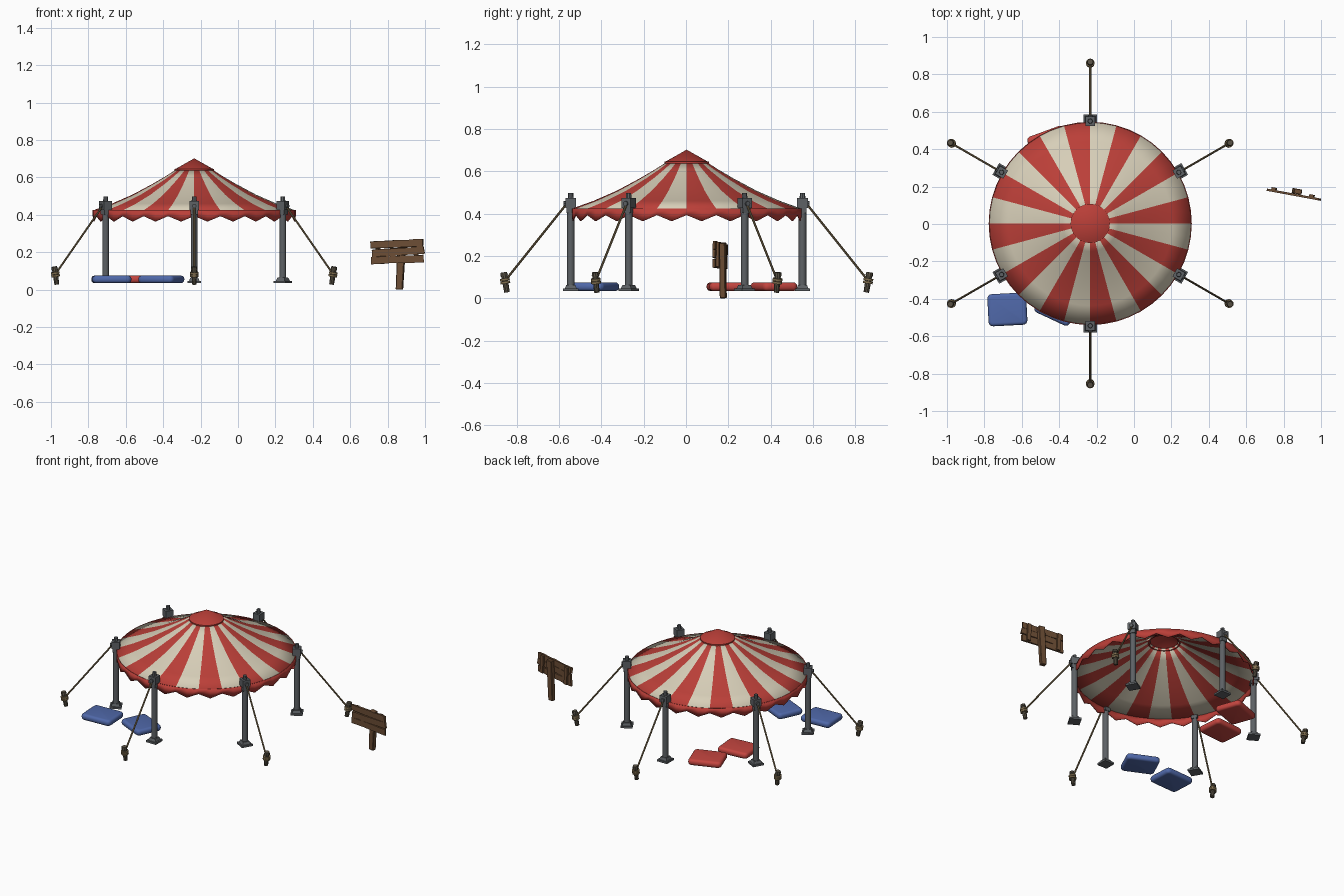
import bpy, bmesh, random
from math import radians, sin, cos, pi, tau
from mathutils import Matrix, Vector

if "Cube" in bpy.data.objects:
    bpy.data.objects.remove(bpy.data.objects["Cube"])

random.seed(4)
T, R = Matrix.Translation, Matrix.Rotation
CX, CY, RIM = -0.234, 0.003, 0.543
CENTRE = T((CX, CY, 0))


def material(name, r, g, b):
    m = bpy.data.materials.new(name)
    m.diffuse_color = (r, g, b, 1)
    m.use_nodes = True
    m.node_tree.nodes["Principled BSDF"].inputs["Base Color"].default_value = m.diffuse_color
    return m


RED = material("red_cloth", 0.50, 0.05, 0.04)
CREAM = material("cream_cloth", 0.68, 0.62, 0.48)
BLUE = material("blue_cloth", 0.08, 0.14, 0.40)
DARK_RED = material("red_cushion", 0.55, 0.06, 0.05)
STEEL = material("steel", 0.11, 0.12, 0.13)
ROPE = material("rope", 0.22, 0.16, 0.08)
STAKE = material("stake_wood", 0.10, 0.085, 0.06)
WOOD = material("sign_wood", 0.15, 0.075, 0.035)


def finish(name, bm, mats, matrix=None, smooth=True):
    bmesh.ops.recalc_face_normals(bm, faces=bm.faces)
    me = bpy.data.meshes.new(name)
    bm.to_mesh(me)
    bm.free()
    for m in mats:
        me.materials.append(m)
    ob = bpy.data.objects.new(name, me)
    bpy.context.collection.objects.link(ob)
    if matrix is not None:
        ob.matrix_world = matrix
    if smooth:
        bpy.ops.object.select_all(action='DESELECT')
        ob.select_set(True)
        bpy.context.view_layer.objects.active = ob
        bpy.ops.object.shade_smooth_by_angle(angle=radians(35))
    return ob


def box(bm, centre, size, rot=Matrix()):
    m = T(centre) @ rot @ Matrix.Diagonal((*size, 1))
    return bmesh.ops.create_cube(bm, size=1, matrix=m)["verts"]


def rod(bm, a, b, r1, r2=None, sides=12):
    a, b = Vector(a), Vector(b)
    d = b - a
    m = T((a + b) / 2) @ d.to_track_quat('Z', 'Y').to_matrix().to_4x4()
    bmesh.ops.create_cone(bm, cap_ends=True, segments=sides, radius1=r1,
                          radius2=r1 if r2 is None else r2, depth=d.length, matrix=m)


def ring(bm, r, z, n):
    return [bm.verts.new((r * cos(tau * i / n), r * sin(tau * i / n), z)) for i in range(n)]


def bridge(bm, lo, hi):
    n = len(lo)
    return [bm.faces.new((lo[i], lo[(i + 1) % n], hi[(i + 1) % n], hi[i])) for i in range(n)]


# Striped canopy roof: 24 stripes, two segments each
bm = bmesh.new()
profile = [(RIM, 0.423), (0.44, 0.460), (0.33, 0.508), (0.22, 0.567), (0.15, 0.608), (0.085, 0.650)]
rings = [ring(bm, r, z, 48) for r, z in profile]
for lo, hi in zip(rings, rings[1:]):
    for i, f in enumerate(bridge(bm, lo, hi)):
        f.material_index = (i // 2) % 2
canopy = finish("canopy_roof", bm, [RED, CREAM], CENTRE)
canopy.modifiers.new("thickness", 'SOLIDIFY').thickness = 0.004

# Zigzag valance: 24 teeth with tips at stripe middles
bm = bmesh.new()
top = ring(bm, RIM, 0.425, 48)
bottom = ring(bm, RIM, 0.393, 48)
for v in bottom[1::2]:
    v.co.z = 0.364
bridge(bm, bottom, top)
valance = finish("valance", bm, [RED], CENTRE)
valance.modifiers.new("thickness", 'SOLIDIFY').thickness = 0.004

# Cap over the peak
bm = bmesh.new()
cap = [ring(bm, r, z, 24) for r, z in [(0.09, 0.637), (0.105, 0.637), (0.105, 0.645), (0.097, 0.647)]]
for lo, hi in zip(cap, cap[1:]):
    bridge(bm, lo, hi)
tip = bm.verts.new((0, 0, 0.702))
for i in range(24):
    bm.faces.new((cap[-1][i], cap[-1][(i + 1) % 24], tip))
finish("peak_cap", bm, [RED], CENTRE)

# Six posts with ropes and stakes, built pointing along local +x
P = RIM + 0.004
for k in range(6):
    place = CENTRE @ R(radians(30 + 60 * k), 4, 'Z')

    bm = bmesh.new()
    box(bm, (P, 0, 0.041), (0.072, 0.072, 0.012))
    foot = box(bm, (P, 0, 0.055), (0.056, 0.056, 0.018))
    for v in foot:
        if v.co.z > 0.055:
            v.co.x = P + (v.co.x - P) * 0.75
            v.co.y *= 0.75
    rod(bm, (P, 0, 0.05), (P, 0, 0.42), 0.018)
    box(bm, (P, 0, 0.450), (0.050, 0.050, 0.046))
    box(bm, (P, 0, 0.415), (0.040, 0.040, 0.026))
    rod(bm, (P, 0, 0.47), (P, 0, 0.497), 0.014, 0.012, 8)
    rod(bm, (P + 0.02, 0, 0.447), (P + 0.034, 0, 0.447), 0.012, None, 8)
    finish(f"post_{k + 1}", bm, [STEEL], place)

    bm = bmesh.new()
    rod(bm, (P + 0.022, 0, 0.443), (0.853, 0, 0.088), 0.0055, None, 8)
    finish(f"guy_rope_{k + 1}", bm, [ROPE], place)

    lean = Vector((0.016, 0, 0.095))
    base = Vector((0.848, 0, 0.028))
    bm = bmesh.new()
    rod(bm, base, base + lean * 0.85, 0.013, 0.015, 10)
    rod(bm, base + lean * 0.83, base + lean, 0.018, 0.015, 10)
    finish(f"stake_{k + 1}", bm, [STAKE], place)

    bm = bmesh.new()
    for t in (0.50, 0.64):
        rod(bm, base + lean * (t - 0.06), base + lean * (t + 0.06), 0.023, None, 12)
    finish(f"rope_coil_{k + 1}", bm, [ROPE], place)

# Floor cushions
for name, x, y, rot, mat in [("blue_cushion_outer", -0.677, -0.457, 3, BLUE),
                             ("blue_cushion_inner", -0.410, -0.430, -25, BLUE),
                             ("red_cushion_back", -0.450, 0.415, 20, DARK_RED),
                             ("red_cushion_front", -0.520, 0.190, 5, DARK_RED)]:
    bm = bmesh.new()
    box(bm, (0, 0, 0), (0.208, 0.172, 0.040))
    upright = [e for e in bm.edges if abs(e.verts[0].co.z - e.verts[1].co.z) > 0.01]
    bmesh.ops.bevel(bm, geom=upright, offset=0.024, segments=4, profile=0.5, affect='EDGES')
    flat = [e for e in bm.edges if abs(e.verts[0].co.z - e.verts[1].co.z) < 0.001]
    bmesh.ops.bevel(bm, geom=flat, offset=0.017, segments=4, profile=0.5, affect='EDGES')
    finish(name, bm, [mat], T((x, y, 0.055)) @ R(radians(rot), 4, 'Z'))

# Sign board of three rough planks with battens behind
sign = T((0.853, 0.157, 0.203)) @ R(radians(-10.5), 4, 'Z') @ R(radians(-3), 4, 'Y')
for k, (z, shift, tilt) in enumerate([(-0.042, -0.002, 1), (0, 0.003, -1), (0.042, 0, 0.5)]):
    bm = bmesh.new()
    box(bm, (shift, 0, z), (0.284, 0.012, 0.039), R(radians(tilt), 4, 'Y'))
    long_edges = [e for e in bm.edges if e.calc_length() > 0.2]
    bmesh.ops.subdivide_edges(bm, edges=long_edges, cuts=5, use_grid_fill=True)
    for v in bm.verts:
        v.co.x += random.uniform(-0.004, 0.004)
        v.co.z += random.uniform(-0.002, 0.002)
    finish(f"sign_plank_{k + 1}", bm, [WOOD], sign, smooth=False)

bm = bmesh.new()
for x in (-0.108, 0.098):
    box(bm, (x, 0.012, 0), (0.024, 0.013, 0.115))
finish("sign_battens", bm, [WOOD], sign, smooth=False)

# Sign post
bm = bmesh.new()
verts = box(bm, (0, 0, 0.131), (0.043, 0.028, 0.262))
for v in verts:
    if v.co.z < 0.1:
        v.co.x *= 0.85
bmesh.ops.bevel(bm, geom=bm.edges[:], offset=0.003, segments=1, affect='EDGES')
finish("sign_post", bm, [WOOD],
       T((0.863, 0.176, 0.001)) @ R(radians(-10.5), 4, 'Z') @ R(radians(3), 4, 'Y'), smooth=False)
